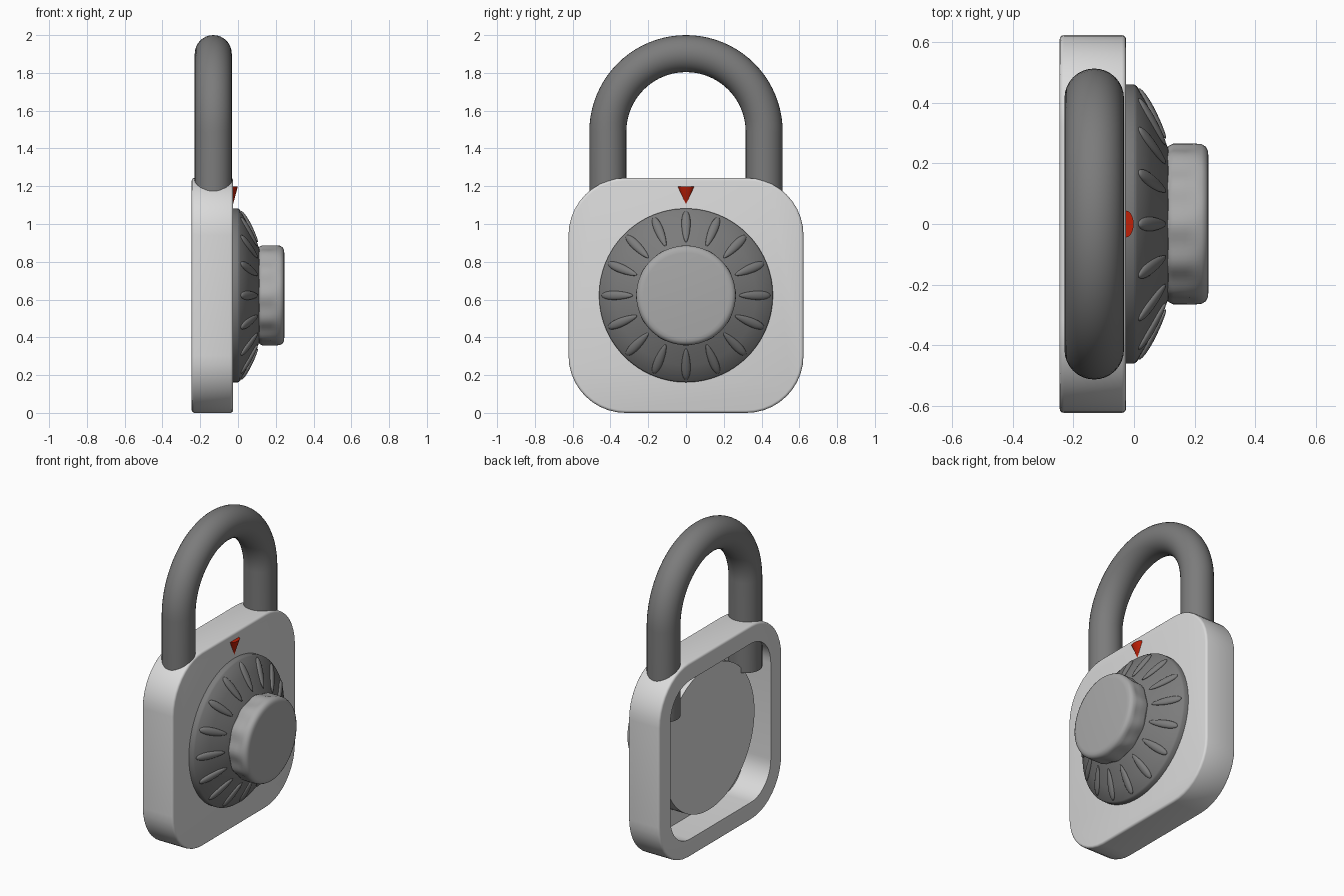
import bpy, bmesh, math
from mathutils import Matrix, Vector

if "Cube" in bpy.data.objects:
    bpy.data.objects.remove(bpy.data.objects["Cube"])


def material(name, r, g, b):
    m = bpy.data.materials.new(name)
    m.use_nodes = True
    m.diffuse_color = (r, g, b, 1)
    m.node_tree.nodes["Principled BSDF"].inputs["Base Color"].default_value = (r, g, b, 1)
    return m


light_grey = material("light grey", 0.7, 0.7, 0.7)
dark_grey = material("dark grey", 0.2, 0.2, 0.2)
mid_grey = material("mid grey", 0.4, 0.4, 0.4)
red = material("red", 0.53, 0.014, 0.002)

MID = 0.622           # height of the dial axis
BACK, FRONT = -0.245, -0.026


def finish(bm, name, mat, angle=35):
    bmesh.ops.recalc_face_normals(bm, faces=bm.faces)
    mesh = bpy.data.meshes.new(name)
    bm.to_mesh(mesh)
    bm.free()
    mesh.materials.append(mat)
    obj = bpy.data.objects.new(name, mesh)
    bpy.context.collection.objects.link(obj)
    bpy.ops.object.select_all(action="DESELECT")
    obj.select_set(True)
    bpy.context.view_layer.objects.active = obj
    bpy.ops.object.shade_smooth_by_angle(angle=math.radians(angle))
    return obj


def bridge(bm, a, b):
    n = len(a)
    for i in range(n):
        bm.faces.new((a[i], a[(i + 1) % n], b[(i + 1) % n], b[i]))


def rounded_square(bm, x, half, radius, steps=10):
    ring = []
    for q in range(4):
        turn = Matrix.Rotation(q * math.pi / 2, 3, "X")
        for s in range(steps + 1):
            a = s / steps * math.pi / 2
            c = half - radius
            p = turn @ Vector((x, c + radius * math.cos(a), c + radius * math.sin(a)))
            ring.append(bm.verts.new(p + Vector((0, 0, MID))))
    return ring


def lathe(name, profile, mat, lobes=0, segments=96):
    """Turn (x, radius, lobe depth) points about the dial axis."""
    bm = bmesh.new()
    rings = []
    for x, r, depth in profile:
        ring = []
        for i in range(segments):
            a = i / segments * math.tau
            rr = r - depth * (1 - math.cos(lobes * a)) / 2
            ring.append(bm.verts.new((x, rr * math.sin(a), MID + rr * math.cos(a))))
        rings.append(ring)
    for a, b in zip(rings, rings[1:]):
        bridge(bm, a, b)
    bm.faces.new(rings[0])
    bm.faces.new(rings[-1])
    return finish(bm, name, mat)


# Body: rounded case with soft edges, closed at the front and hollow from the back
bm = bmesh.new()
HALF, CORNER, EDGE = MID, 0.303, 0.014
sections = [(FRONT - 0.03, 0.508, 0.2), (BACK, 0.508, 0.2)]
for side, start in ((BACK + EDGE, math.pi), (FRONT - EDGE, math.pi / 2)):
    for i in range(4):
        a = start - i * math.pi / 6
        inset = EDGE * (1 - math.sin(a))
        sections.append((side + EDGE * math.cos(a), HALF - inset, CORNER - inset))
loops = [rounded_square(bm, *s) for s in sections]
for a, b in zip(loops, loops[1:]):
    bridge(bm, a, b)
bm.faces.new(loops[0])
bm.faces.new(loops[-1])
finish(bm, "body", light_grey)

# Boss: round block inside the hollow, behind the dial
lathe("inner_boss", [(-0.163, 0.46, 0), (FRONT - 0.02, 0.46, 0)], light_grey)

# Shackle: round bar swept along an arch
bm = bmesh.new()
ARCH, TUBE, SPRING, FOOT = 0.414, 0.098, 1.488, 0.915
path = [(-ARCH, FOOT, 0)]
path += [(-ARCH * math.cos(t), SPRING + ARCH * math.sin(t), t)
         for t in (math.pi * i / 40 for i in range(41))]
path += [(ARCH, FOOT, math.pi)]
rings = []
for y, z, t in path:
    out = Vector((0, -math.cos(t), math.sin(t)))
    centre = Vector((-0.131, y, z))
    rings.append([bm.verts.new(centre + out * TUBE * math.cos(a) + Vector((TUBE * math.sin(a), 0, 0)))
                  for a in (math.tau * i / 32 for i in range(32))])
for a, b in zip(rings, rings[1:]):
    bridge(bm, a, b)
bm.faces.new(rings[0])
bm.faces.new(rings[-1])
finish(bm, "shackle", dark_grey)

# Dial: sloped disc on the case, and the softly scalloped knob on top
lathe("dial", [(FRONT - 0.01, 0.46, 0), (0.0, 0.46, 0), (0.01, 0.453, 0), (0.055, 0.372, 0),
               (0.1, 0.28, 0), (0.112, 0.25, 0), (0.13, 0.24, 0)], dark_grey)
lathe("knob", [(0.105, 0.245, 0.005), (0.115, 0.258, 0.008), (0.13, 0.265, 0.01),
               (0.17, 0.265, 0.01), (0.2, 0.265, 0.004), (0.222, 0.263, 0),
               (0.236, 0.255, 0), (0.243, 0.242, 0), (0.245, 0.225, 0)], mid_grey, lobes=12)

# Dial ridges: teardrops lying along the slope, narrowing toward the knob
bm = bmesh.new()
slope = math.atan2(0.094, 0.173)
for i in range(16):
    place = (Matrix.Translation((0, 0, MID)) @ Matrix.Rotation(i * math.tau / 16, 4, "X")
             @ Matrix.Translation((0.06, 0, 0.364)) @ Matrix.Rotation(-slope, 4, "Y")
             @ Matrix.Diagonal((0.014, 0.023, 0.094, 1)))
    drop = bmesh.ops.create_uvsphere(bm, u_segments=16, v_segments=12, radius=1)["verts"]
    for v in drop:
        taper = 1 + 0.25 * v.co.z
        v.co = place @ Vector((v.co.x * taper, v.co.y * taper, v.co.z))
finish(bm, "dial_ridges", dark_grey, 60)

# Pointer: flattened cone with its tip down
bm = bmesh.new()
bmesh.ops.create_cone(bm, cap_ends=True, segments=16, radius1=0, radius2=1, depth=1,
                      matrix=Matrix.Translation((FRONT, 0, 1.152)) @ Matrix.Diagonal((0.025, 0.044, 0.094, 1)))
finish(bm, "pointer", red)
